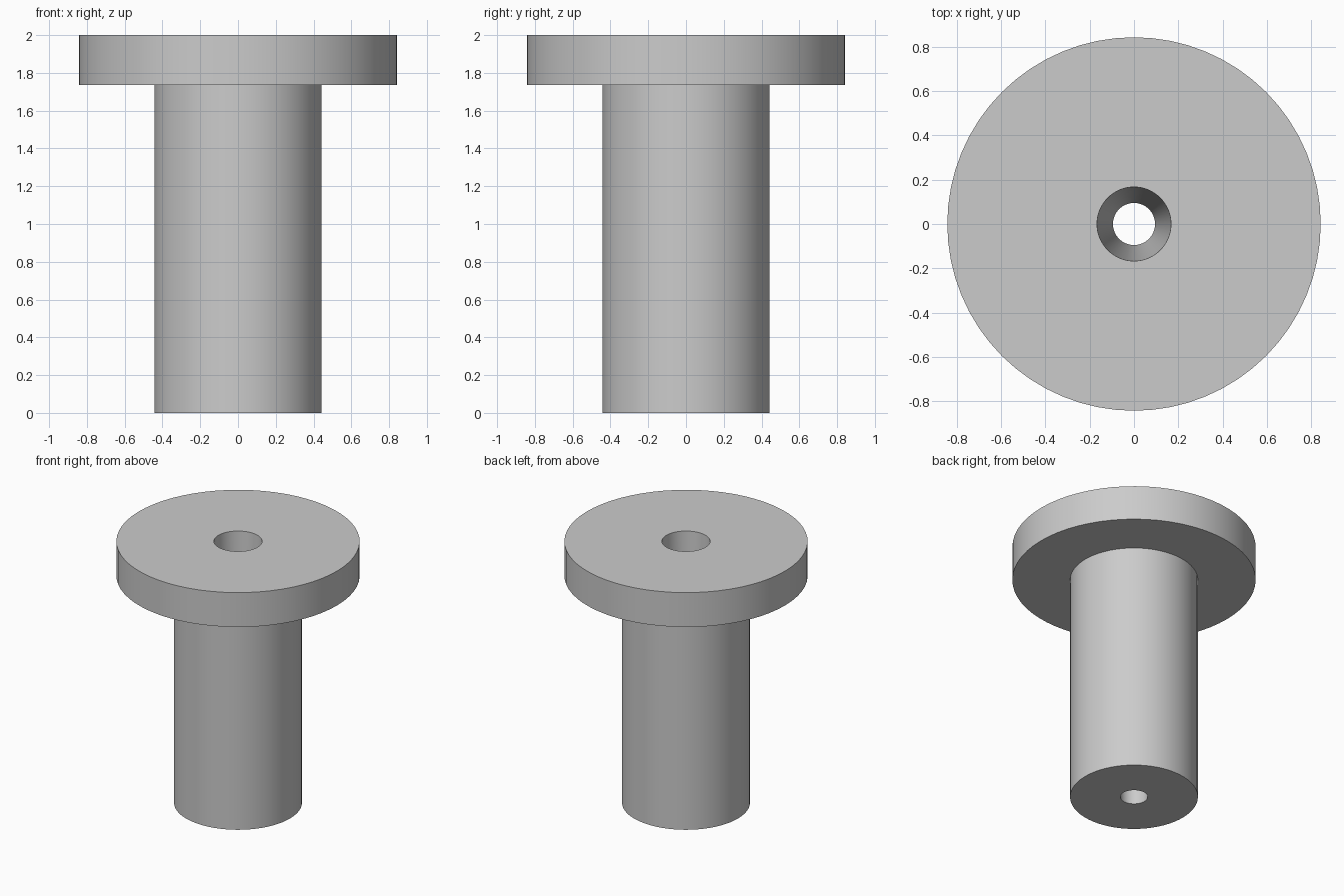
import bpy
import bmesh
import math

cube = bpy.data.objects.get("Cube")
if cube:
    bpy.data.objects.remove(cube, do_unlink=True)

SEGMENTS = 64

grey = bpy.data.materials.new("plain grey")
grey.use_nodes = True
colour = (0.6, 0.6, 0.6, 1)
grey.diffuse_color = colour
grey.node_tree.nodes["Principled BSDF"].inputs["Base Color"].default_value = colour


def lathe(name, profile):
    """Revolve a closed (radius, height) profile around the z axis."""
    bm = bmesh.new()
    rings = []
    for i in range(SEGMENTS):
        a = 2 * math.pi * i / SEGMENTS
        rings.append([bm.verts.new((r * math.cos(a), r * math.sin(a), z))
                      for r, z in profile])
    for i, ring in enumerate(rings):
        after = rings[(i + 1) % SEGMENTS]
        for j in range(len(profile)):
            k = (j + 1) % len(profile)
            bm.faces.new((ring[j], after[j], after[k], ring[k]))
    bmesh.ops.recalc_face_normals(bm, faces=bm.faces)
    mesh = bpy.data.meshes.new(name)
    bm.to_mesh(mesh)
    bm.free()
    mesh.materials.append(grey)
    obj = bpy.data.objects.new(name, mesh)
    bpy.context.collection.objects.link(obj)
    bpy.ops.object.select_all(action="DESELECT")
    obj.select_set(True)
    bpy.context.view_layer.objects.active = obj
    bpy.ops.object.shade_smooth_by_angle(angle=math.radians(30))
    return obj


# Flanged bushing: tapered bore, straight stem, wide flange on top
lathe("flanged_bushing", [
    (0.095, 0), (0.443, 0),             # stem foot
    (0.443, 1.737), (0.843, 1.737),     # flange underside
    (0.843, 2), (0.167, 2),             # flange top to bore mouth
])
